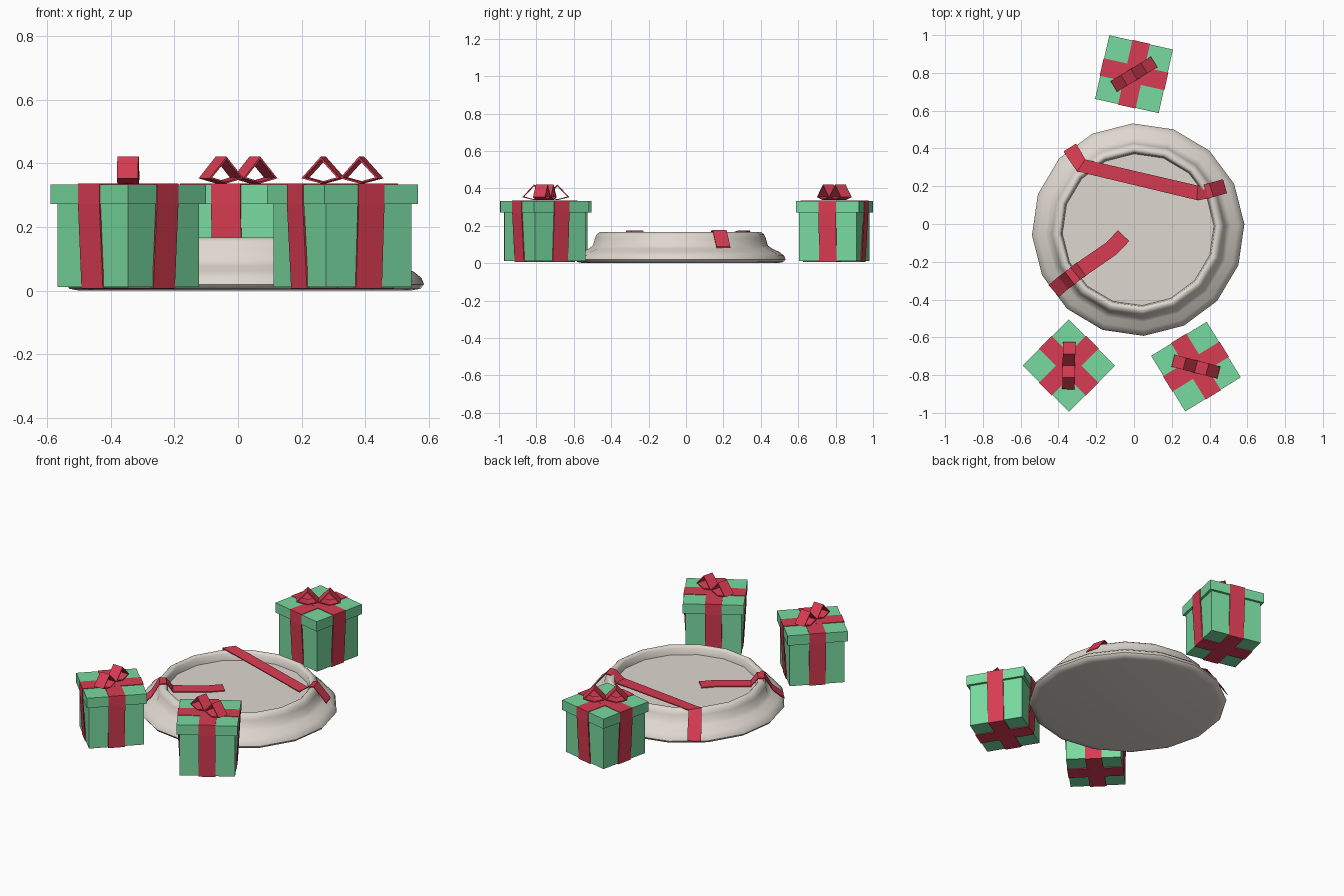
import bpy, bmesh, math
from mathutils import Vector, Matrix

if "Cube" in bpy.data.objects:
    bpy.data.objects.remove(bpy.data.objects["Cube"])


def mat(name, rgb):
    m = bpy.data.materials.new(name)
    m.diffuse_color = (*rgb, 1)
    m.use_nodes = True
    m.node_tree.nodes["Principled BSDF"].inputs["Base Color"].default_value = m.diffuse_color
    return m


GREEN = mat("mint green", (0.19, 0.70, 0.35))
RED = mat("ribbon red", (0.69, 0.045, 0.085))
STONE = mat("warm grey", (0.73, 0.68, 0.62))


def finish(bm, name, material, matrix=Matrix()):
    bmesh.ops.recalc_face_normals(bm, faces=bm.faces)
    me = bpy.data.meshes.new(name)
    bm.to_mesh(me)
    bm.free()
    me.materials.append(material)
    ob = bpy.data.objects.new(name, me)
    bpy.context.collection.objects.link(ob)
    ob.matrix_world = matrix
    return ob


def box(name, size, z0, z1, material, matrix):
    bm = bmesh.new()
    bmesh.ops.create_cube(bm, size=1)
    for v in bm.verts:
        v.co = Vector((v.co.x * size, v.co.y * size, z0 + (v.co.z + 0.5) * (z1 - z0)))
    return finish(bm, name, material, matrix)


def loop_band(name, outer, inner, width, matrix):
    """Closed ribbon band: outer and inner outlines in xz, extruded along y."""
    bm = bmesh.new()
    n = len(outer)
    rings = [[bm.verts.new((x, y, z)) for x, z in outline]
             for outline, y in ((outer, -width / 2), (outer, width / 2),
                                (inner, width / 2), (inner, -width / 2))]
    for k in range(4):
        a, b = rings[k], rings[(k + 1) % 4]
        for i in range(n):
            j = (i + 1) % n
            bm.faces.new((a[i], a[j], b[j], b[i]))
    return finish(bm, name, RED, matrix)


def draped_ribbon(name, path, width, thick=0.006):
    """Thin strip following a 3D path, mitred in plan."""
    pts = [Vector(p) for p in path]
    bm = bmesh.new()
    rows = []
    for i, p in enumerate(pts):
        dirs = []
        for a, b in ((i - 1, i), (i, i + 1)):
            if a >= 0 and b < len(pts):
                d = pts[b] - pts[a]
                d.z = 0
                dirs.append(d.normalized())
        t = sum(dirs, Vector()).normalized()
        side = Vector((-t.y, t.x, 0)) * width / 2
        up = Vector((0, 0, thick))
        rows.append([bm.verts.new(c) for c in
                     (p + side, p - side, p - side - up, p + side - up)])
    for a, b in zip(rows, rows[1:]):
        for k in range(4):
            m = (k + 1) % 4
            bm.faces.new((a[k], a[m], b[m], b[k]))
    bm.faces.new(rows[0])
    bm.faces.new(rows[-1])
    return finish(bm, name, RED)


# round base: lathed 16-sided profile (radius, height)
CENTRE = Vector((0.022, -0.03, 0))
profile = [(0.52, 0.0), (0.552, 0.006), (0.563, 0.02), (0.555, 0.04), (0.53, 0.06),
           (0.49, 0.078), (0.468, 0.095), (0.457, 0.135), (0.447, 0.156), (0.43, 0.167),
           (0.417, 0.165), (0.408, 0.155), (0.402, 0.115)]
bm = bmesh.new()
N = 16
rings = []
for r, z in profile:
    rings.append([bm.verts.new((r * math.cos(math.radians(3) + 2 * math.pi * i / N),
                                r * math.sin(math.radians(3) + 2 * math.pi * i / N), z))
                  for i in range(N)])
for a, b in zip(rings, rings[1:]):
    for i in range(N):
        j = (i + 1) % N
        bm.faces.new((a[i], a[j], b[j], b[i]))
bm.faces.new(rings[0])
bm.faces.new(rings[-1])
base = finish(bm, "round_base", STONE, Matrix.Translation(CENTRE))
bpy.context.view_layer.objects.active = base
base.select_set(True)
bpy.ops.object.shade_smooth_by_angle(angle=math.radians(45))

# loose ribbons draped over the rim of the base
draped_ribbon("long_loose_ribbon", [
    (-0.34, 0.405, 0.03), (-0.315, 0.365, 0.10), (-0.28, 0.31, 0.174),
    (0.335, 0.165, 0.13), (0.385, 0.172, 0.174), (0.41, 0.18, 0.177),
    (0.482, 0.20, 0.088)], 0.077)
draped_ribbon("short_loose_ribbon", [
    (-0.425, -0.355, 0.045), (-0.375, -0.312, 0.10), (-0.34, -0.287, 0.174),
    (-0.31, -0.262, 0.174), (-0.28, -0.24, 0.125), (-0.12, -0.13, 0.124),
    (-0.055, -0.062, 0.124)], 0.083)

# gift boxes
half_band = [(0.160, 0.007), (0.1755, 0.27), (0.1755, 0.336)]
half_inner = [(0.155, 0.014), (0.170, 0.27), (0.170, 0.331)]
mirror = lambda pts: pts + [(-x, z) for x, z in reversed(pts)]

for label, x, y, turn in (("back", 0.0, 0.793, 77.4),
                          ("left", -0.345, -0.75, 135),
                          ("right", 0.328, -0.755, 31.5)):
    M = Matrix.Translation((x, y, 0)) @ Matrix.Rotation(math.radians(turn), 4, 'Z')
    box(label + "_gift_body", 0.315, 0.012, 0.30, GREEN, M)
    box(label + "_gift_lid", 0.345, 0.272, 0.333, GREEN, M)
    # crossed ribbon bands
    for k in range(2):
        R = M @ Matrix.Rotation(k * math.pi / 2, 4, 'Z') @ Matrix.Translation((0, 0, 0.0004 * k))
        loop_band(f"{label}_gift_band_{k}", mirror(half_band), mirror(half_inner), 0.095, R)
    # bow made of two diamond loops
    for k in range(2):
        R = M @ Matrix.Rotation(math.radians(-46 + 180 * k), 4, 'Z')
        loop_band(f"{label}_bow_loop_{k}",
                  [(0.0, 0.353), (0.062, 0.337), (0.125, 0.353), (0.062, 0.421)],
                  [(0.010, 0.356), (0.062, 0.342), (0.115, 0.356), (0.062, 0.412)],
                  0.066, R)
